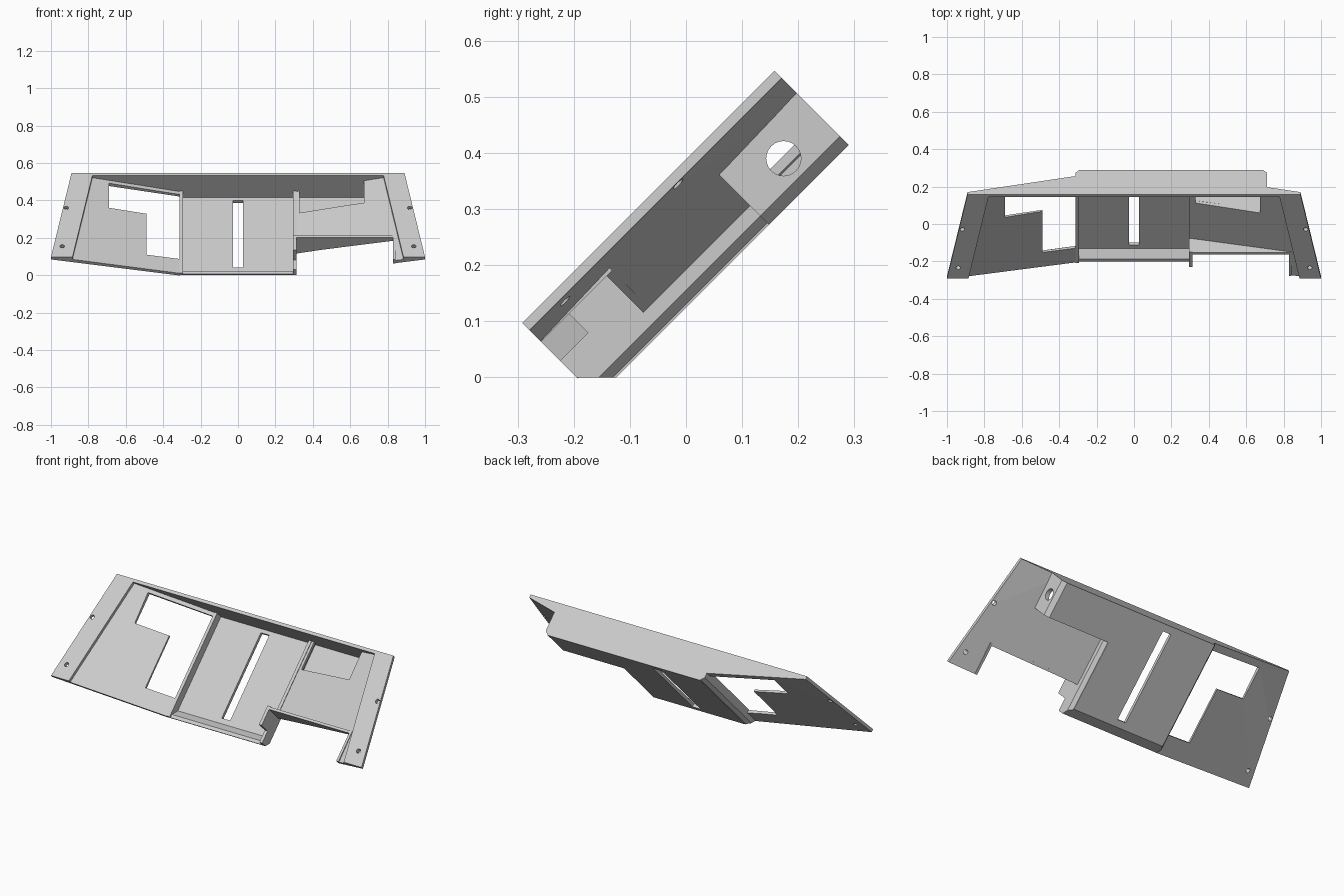
import bpy, math
from mathutils import Matrix, Vector

cube = bpy.data.objects.get("Cube")
if cube:
    bpy.data.objects.remove(cube, do_unlink=True)

mat = bpy.data.materials.new("light grey")
mat.use_nodes = True
GREY = (0.6, 0.6, 0.6, 1)
mat.diffuse_color = GREY
mat.node_tree.nodes["Principled BSDF"].inputs["Base Color"].default_value = GREY

# Parts are laid out flat as (x, u along the slope, w out of the panel), then tilted
TILT = Matrix.Rotation(math.radians(45), 3, 'X')
FRONT, BACK, INNER_BACK = -0.138, 0.498, 0.48
BOTTOM, FLOOR, TOP = 0.088, 0.107, 0.275
WALL_IN, WALL_OUT = 0.295, 0.313


def loft(name, ring_a, ring_b):
    """Closed solid between two matching rings of flat-layout points."""
    n = len(ring_a)
    faces = [tuple(range(n)), tuple(reversed(range(n, 2 * n)))]
    faces += [(i, i + n, (i + 1) % n + n, (i + 1) % n) for i in range(n)]
    mesh = bpy.data.meshes.new(name)
    mesh.from_pydata([TILT @ Vector(p) for p in ring_a + ring_b], [], faces)
    import bmesh
    bm = bmesh.new()
    bm.from_mesh(mesh)
    bmesh.ops.recalc_face_normals(bm, faces=bm.faces)
    bm.to_mesh(mesh)
    bm.free()
    mesh.materials.append(mat)
    ob = bpy.data.objects.new(name, mesh)
    bpy.context.collection.objects.link(ob)
    return ob


def prism(name, axis, a, b, pts):
    """Extrude a 2D outline along axis 0 (x), 1 (u) or 2 (w)."""
    def ring(value):
        return [tuple(list(p[:axis]) + [value] + list(p[axis:])) for p in pts]
    return loft(name, ring(a), ring(b))


def box(name, x0, x1, u0, u1, w0, w1):
    return prism(name, 2, w0, w1, [(x0, u0), (x1, u0), (x1, u1), (x0, u1)])


def drill(axis, a, b, centre, radius):
    pts = [(centre[0] + radius * math.cos(i * math.tau / 24),
            centre[1] + radius * math.sin(i * math.tau / 24)) for i in range(24)]
    return prism("cutter", axis, a, b, pts)


def cut(ob, *cutters):
    """Subtract the cutters, keep the result as plain mesh."""
    for c in cutters:
        c.hide_render = True
        mod = ob.modifiers.new("cut", 'BOOLEAN')
        mod.object, mod.solver = c, 'EXACT'
    dg = bpy.context.evaluated_depsgraph_get()
    mesh = bpy.data.meshes.new_from_object(ob.evaluated_get(dg))
    ob.modifiers.clear()
    ob.data = mesh
    for c in cutters:
        bpy.data.objects.remove(c, do_unlink=True)


def opening(x0, x1, u0, u1):
    return box("cutter", x0, x1, u0, u1, 0, 0.4)


# Sloping side plates with raised outer flange
def side_plate(name, s):
    def ring(u, inset):
        outline = [(1 - inset, TOP), (0.885 - inset, TOP), (0.885 - inset, 0.257),
                   (0.31, 0.152), (0.31, 0.135), (1 - inset, 0.257)]
        return [(s * x, u, w) for x, w in outline]
    return loft(name, ring(FRONT, 0), ring(BACK, 0.11))


def flange_holes(s):
    return [drill(2, 0, 0.4, (s * x, u), 0.012) for x, u in ((0.94, -0.056), (0.918, 0.234))]


right_plate = side_plate("right_side_plate", -1)
cut(right_plate, opening(-0.69, -WALL_OUT, 0.28, 0.459),
    opening(-0.49, -WALL_OUT, -0.03, 0.459), *flange_holes(-1))
left_plate = side_plate("left_side_plate", 1)
cut(left_plate, opening(0.30, 0.835, -0.2, 0.028),
    opening(0.33, 0.675, 0.315, INNER_BACK), *flange_holes(1))

# Centre tray with chamfered front lip and slot
tray = prism("centre_tray", 0, -WALL_IN, WALL_IN,
             [(FRONT, 0.146), (FRONT, 0.138), (-0.088, BOTTOM), (BACK, BOTTOM),
              (BACK, FLOOR), (-0.08, FLOOR), (-0.119, 0.146)])
cut(tray, opening(-0.027, 0.027, -0.05, 0.459))


# Tray side walls, chamfered along the bottom outer edge
def edge_chamfer(x, s, u0, u1):
    return prism("cutter", 1, u0, u1,
                 [(x - s * 0.023, BOTTOM - 0.001), (x + s * 0.001, BOTTOM - 0.001),
                  (x + s * 0.001, BOTTOM + 0.023)])


base = [(FRONT, 0.138), (-0.088, BOTTOM), (BACK, BOTTOM), (BACK, 0.156)]
right_wall = prism("right_tray_wall", 0, -WALL_OUT, -WALL_IN, base + [(FRONT, 0.156)])
cut(right_wall, edge_chamfer(-WALL_OUT, -1, -0.2, 0.6))
left_wall = prism("left_tray_wall", 0, WALL_IN, WALL_OUT,
                  base + [(0.046, 0.156), (0.046, 0.257), (-0.067, 0.257),
                          (-0.067, 0.18), (FRONT, 0.18)])
cut(left_wall, edge_chamfer(WALL_OUT, 1, -0.2, 0.297))

# Walls around the front notch
prism("notch_back_wall", 1, 0.028, 0.042,
      [(0.3, 0.257), (0.842, 0.257), (0.842, 0.235), (0.3, 0.137)])
box("notch_side_wall", 0.828, 0.842, FRONT, 0.042, 0.228, 0.257)

# Back wall spanning the whole panel
prism("back_wall", 1, INNER_BACK, BACK,
      [(-0.89, TOP), (-0.89, 0.257), (-0.313, 0.137), (-0.313, 0.111), (-0.29, BOTTOM),
       (0.687, BOTTOM), (0.71, 0.111), (0.71, 0.222), (0.89, 0.257), (0.89, TOP)])

# Pocket box under the left plate, with a round hole in its side
box("pocket_floor", WALL_IN, 0.687, 0.297, BACK, BOTTOM, FLOOR)
prism("pocket_front_wall", 1, 0.297, 0.315,
      [(0.3, BOTTOM), (0.687, BOTTOM), (0.71, 0.111), (0.71, 0.222), (0.3, 0.142)])
pocket_side = box("pocket_side_wall", 0.685, 0.71, 0.297, BACK, BOTTOM, 0.222)
cut(pocket_side, drill(0, 0.6, 0.8, (0.399, 0.153), 0.031),
    edge_chamfer(0.71, 1, 0.2, 0.6))
